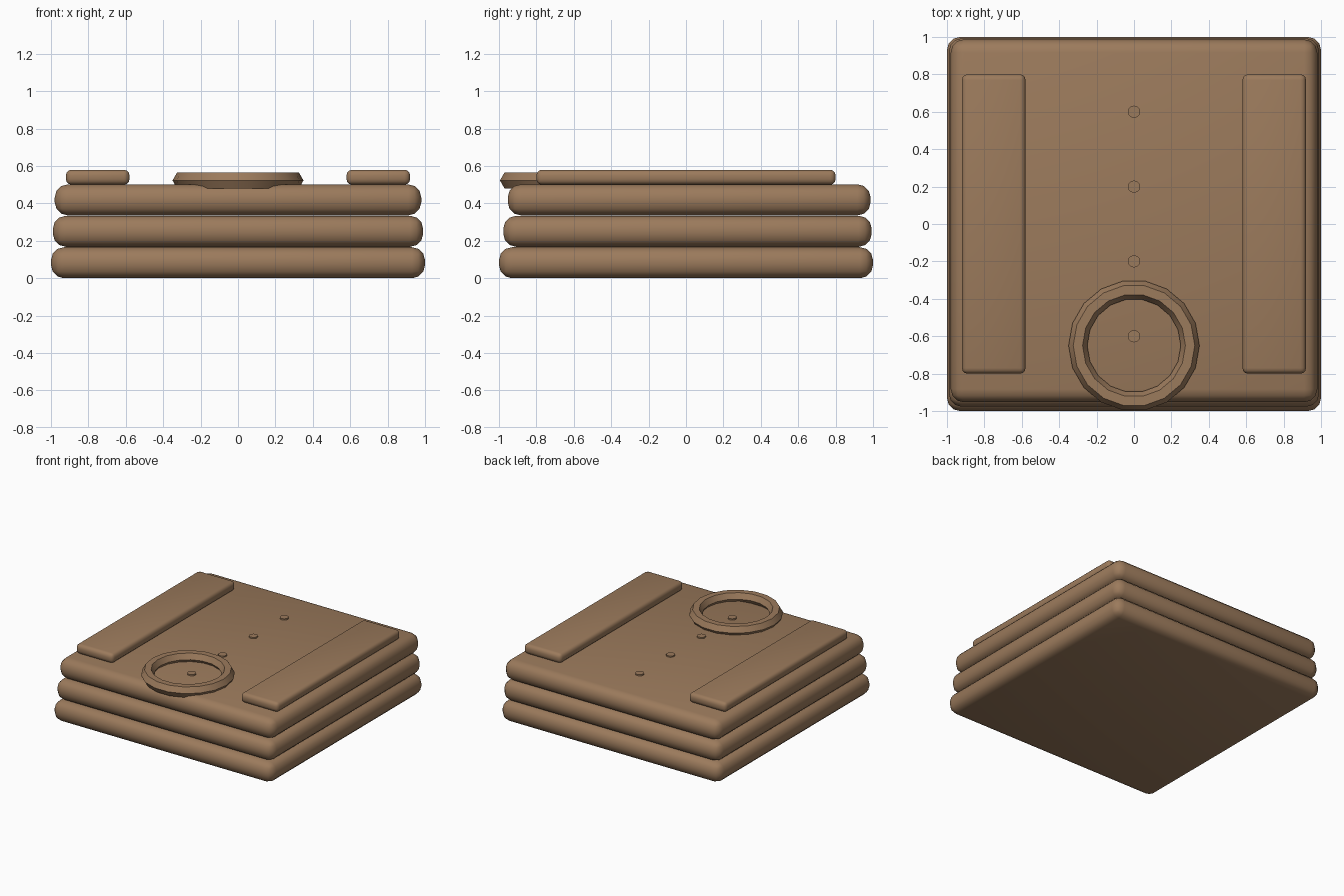
import bpy
import math

if "Cube" in bpy.data.objects:
    bpy.data.objects.remove(bpy.data.objects["Cube"])

fabric = bpy.data.materials.new("tan_fabric")
fabric.diffuse_color = (0.33, 0.196, 0.107, 1)
fabric.use_nodes = True
fabric.node_tree.nodes["Principled BSDF"].inputs["Base Color"].default_value = fabric.diffuse_color


def finish(name):
    ob = bpy.context.object
    ob.name = name
    ob.data.materials.append(fabric)
    bpy.ops.object.shade_smooth_by_angle(angle=math.radians(35))
    return ob


def soft_box(name, x, y, z, bevel):
    """Rounded box from (min, max) ranges."""
    bpy.ops.mesh.primitive_cube_add(
        size=1, location=[(a + b) / 2 for a, b in (x, y, z)])
    ob = bpy.context.object
    ob.scale = [b - a for a, b in (x, y, z)]
    bpy.ops.object.transform_apply(location=False, rotation=False, scale=True)
    mod = ob.modifiers.new("rounding", 'BEVEL')
    mod.width = bevel
    mod.segments = 3
    bpy.ops.object.modifier_apply(modifier=mod.name)
    return finish(name)


# Three stacked folds, each slightly smaller than the one below
folds = [(1.0, -1.0, 1.0), (0.99, -0.977, 0.993), (0.98, -0.953, 0.987)]
for i, (half, front, back) in enumerate(folds):
    z = i * 0.168
    soft_box(f"fold_{i + 1}", (-half, half), (front, back), (z, z + 0.166), 0.07)

# Folded sleeves along both sides
for side, x in (("left", (-0.92, -0.58)), ("right", (0.58, 0.92))):
    soft_box(f"sleeve_{side}", x, (-0.8, 0.8), (0.5, 0.58), 0.03)

# Collar ring
bpy.ops.mesh.primitive_torus_add(
    major_radius=0.3, minor_radius=0.05, major_segments=18, minor_segments=6,
    location=(0, -0.65, 0.523))
finish("collar")

# Buttons down the middle
for i in range(4):
    bpy.ops.mesh.primitive_cylinder_add(
        vertices=12, radius=0.033, depth=0.02,
        location=(0, 0.6 - 0.4 * i, 0.503))
    finish(f"button_{i + 1}")
